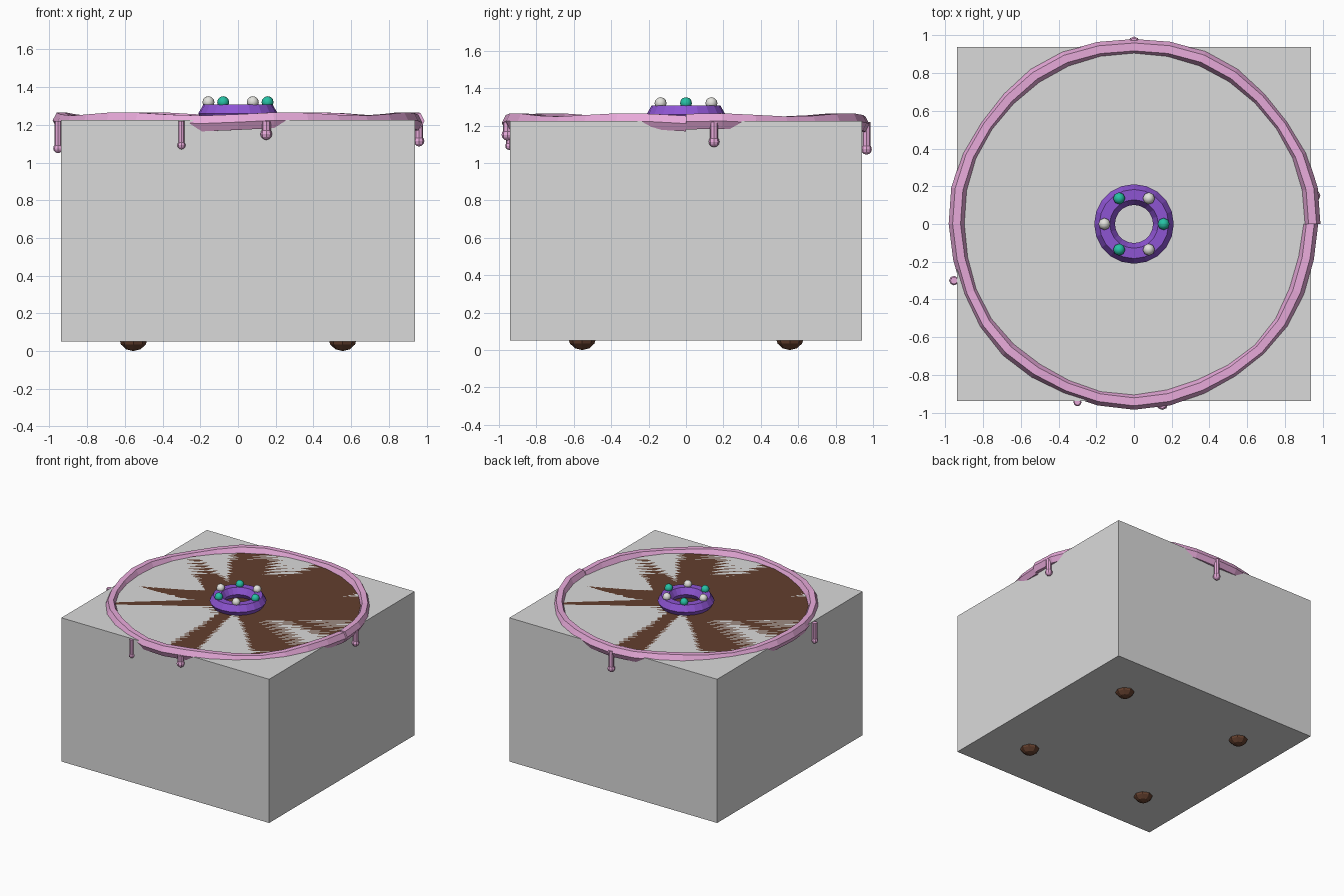
import bpy, bmesh
from math import sin, cos, pi, tau, radians
from mathutils import Matrix

old = bpy.data.objects.get("Cube")
if old:
    bpy.data.objects.remove(old, do_unlink=True)


def material(name, rgb):
    m = bpy.data.materials.new(name)
    m.use_nodes = True
    m.diffuse_color = (*rgb, 1)
    m.node_tree.nodes["Principled BSDF"].inputs["Base Color"].default_value = (*rgb, 1)
    return m


GREY = material("plain grey", (0.7, 0.7, 0.7))
BROWN = material("chocolate brown", (0.125, 0.05, 0.027))
PINK = material("icing pink", (0.86, 0.43, 0.75))
PURPLE = material("topper purple", (0.27, 0.09, 0.65))
TEAL = material("teal bead", (0.02, 0.53, 0.37))
PEARL = material("pearl white", (0.76, 0.76, 0.72))


def finish(name, bm, mat):
    bmesh.ops.recalc_face_normals(bm, faces=bm.faces)
    me = bpy.data.meshes.new(name)
    bm.to_mesh(me)
    bm.free()
    me.materials.append(mat)
    ob = bpy.data.objects.new(name, me)
    bpy.context.collection.objects.link(ob)
    return ob


def add_ball(bm, x, y, z, r, rz=None, seg=8):
    m = Matrix.Translation((x, y, z)) @ Matrix.Diagonal((r, r, rz or r, 1))
    bmesh.ops.create_uvsphere(bm, u_segments=seg, v_segments=6, radius=1, matrix=m)


def add_cylinder(bm, x, y, z0, z1, r, seg):
    bmesh.ops.create_cone(bm, cap_ends=True, cap_tris=True, segments=seg, radius1=r,
                          radius2=r, depth=z1 - z0,
                          matrix=Matrix.Translation((x, y, (z0 + z1) / 2)))


def add_tube(bm, path, rx, rz, closed):
    """Six-sided tube around z; path lists (angle, radius, height)."""
    rings = []
    for a, r, z in path:
        ring = []
        for k in range(6):
            t = k * tau / 6
            d = r + rx * cos(t)
            ring.append(bm.verts.new((d * cos(a), d * sin(a), z + rz * sin(t))))
        rings.append(ring)
    pairs = list(zip(rings, rings[1:]))
    if closed:
        pairs.append((rings[-1], rings[0]))
    else:
        bm.faces.new(rings[0])
        bm.faces.new(rings[-1])
    for p, q in pairs:
        for k in range(6):
            n = (k + 1) % 6
            bm.faces.new((p[k], q[k], q[n], p[n]))


TOP = 1.225

# Square block
bm = bmesh.new()
bmesh.ops.create_cube(bm, size=1, matrix=Matrix.Translation((0, 0, (TOP + 0.05) / 2))
                      @ Matrix.Diagonal((1.88, 1.88, TOP - 0.05, 1)))
finish("block", bm, GREY)

# Round cake body, flush with the top of the block
bm = bmesh.new()
add_cylinder(bm, 0, 0, 0.06, TOP, 0.92, 32)
finish("cake_body", bm, BROWN)

# Feet
for sx, side in ((1, "left"), (-1, "right")):
    for sy, end in ((-1, "front"), (1, "back")):
        bm = bmesh.new()
        add_ball(bm, sx * 0.555, sy * 0.555, 0.07, 0.076, 0.07)
        finish(f"foot_{end}_{side}", bm, BROWN)

# Wavy icing rim, open at one seam
bm = bmesh.new()
path = []
for i in range(33):
    a = i * tau / 32
    path.append((a, 0.947 - 0.012 * i / 32 + 0.005 * sin(7 * a),
                 1.216 + 0.009 * sin(6.5 * a + 0.6)))
add_tube(bm, path, 0.042, 0.048, False)
finish("icing_rim", bm, PINK)

# Icing drips: x, y, bottom height, radius
drips = [(-0.955, -0.30, 1.05, 0.022), (-0.30, -0.945, 1.07, 0.019),
         (0.15, -0.955, 1.12, 0.027), (0.96, 0.15, 1.085, 0.025),
         (0, 0.965, 1.045, 0.025)]
for i, (x, y, low, r) in enumerate(drips):
    bm = bmesh.new()
    add_cylinder(bm, x, y, low + r, 1.22, r * 0.88, 8)
    add_ball(bm, x, y, low + r * 1.15, r * 1.15)
    finish(f"icing_drip_{i + 1}", bm, PINK)

# Topper ring
bm = bmesh.new()
add_tube(bm, [(i * tau / 20, 0.156, 1.26) for i in range(20)], 0.055, 0.055, True)
finish("topper_ring", bm, PURPLE)

# Beads in alternating colours
for i in range(6):
    a = i * pi / 3
    bm = bmesh.new()
    add_ball(bm, 0.157 * cos(a), 0.157 * sin(a), 1.32, 0.032)
    finish(f"bead_{i + 1}", bm, PEARL if i % 2 else TEAL)

# Smooth the beads, keeping every sharper edge
bpy.ops.object.select_all(action='DESELECT')
for ob in bpy.context.collection.objects:
    if ob.name.startswith("bead_"):
        ob.select_set(True)
        bpy.context.view_layer.objects.active = ob
bpy.ops.object.shade_smooth_by_angle(angle=radians(50))
